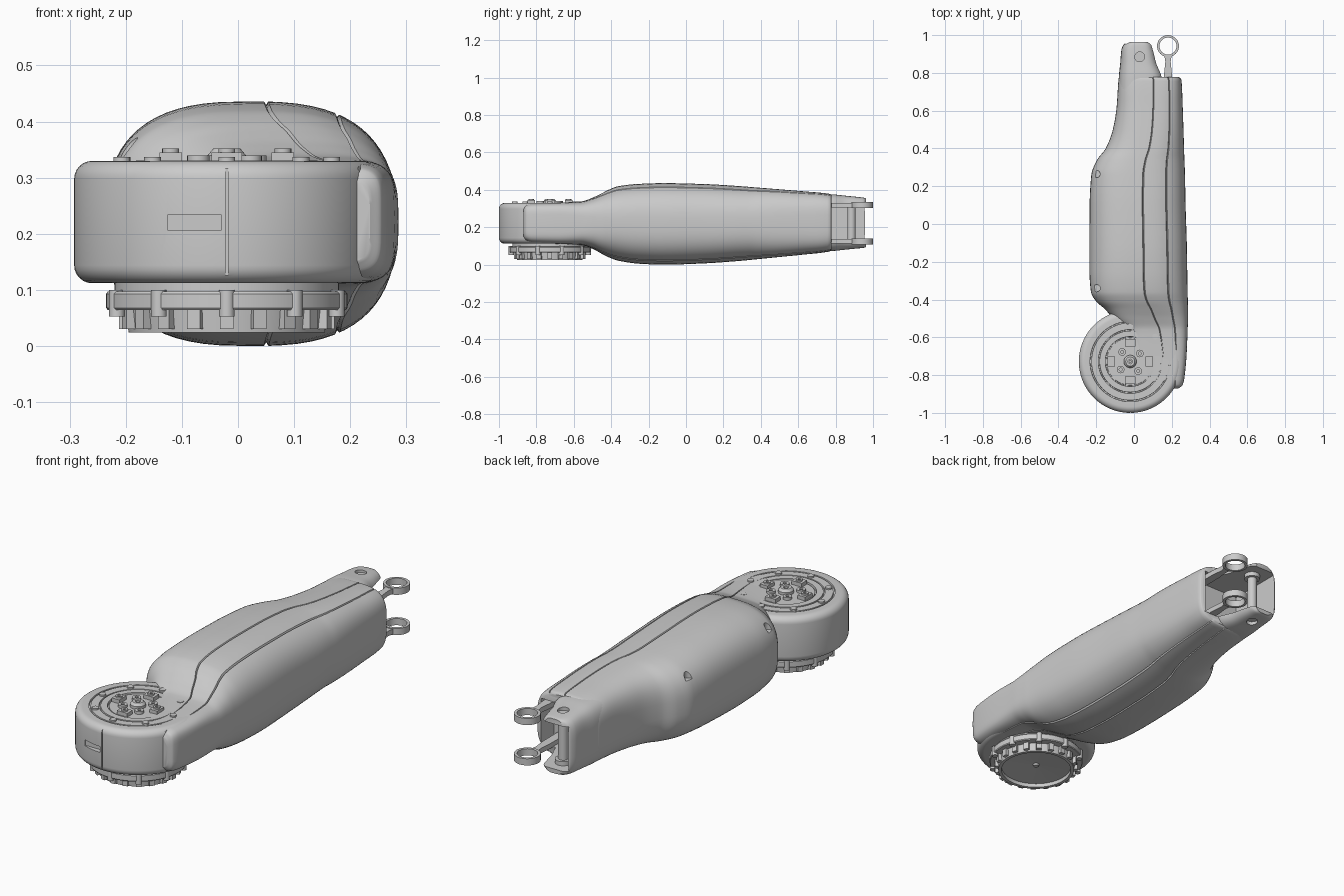
import bpy, bmesh
from math import sin, cos, pi, radians, copysign
from mathutils import Vector

if "Cube" in bpy.data.objects:
    bpy.data.objects.remove(bpy.data.objects["Cube"])

CX, CY = -0.02, -0.728   # joint axis


def make(name, verts, faces):
    me = bpy.data.meshes.new(name)
    me.from_pydata(verts, [], faces)
    bm = bmesh.new()
    bm.from_mesh(me)
    bmesh.ops.remove_doubles(bm, verts=bm.verts, dist=1e-6)
    bmesh.ops.recalc_face_normals(bm, faces=bm.faces)
    bm.to_mesh(me)
    bm.free()
    ob = bpy.data.objects.new(name, me)
    bpy.context.collection.objects.link(ob)
    return ob


def skin(name, rings, closed=False):
    n, m = len(rings[0]), len(rings)
    verts = [p for r in rings for p in r]
    faces = [(i * n + j, i * n + (j + 1) % n, (i + 1) % m * n + (j + 1) % n, (i + 1) % m * n + j)
             for i in range(m if closed else m - 1) for j in range(n)]
    if not closed:
        faces += [tuple(range(n)), tuple(range((m - 1) * n, m * n))]
    return make(name, verts, faces)


def lathe(name, profile, x=CX, y=CY, seg=72, closed=False):
    rings = [[(x + r * cos(2 * pi * k / seg), y + r * sin(2 * pi * k / seg), z)
              for k in range(seg)] for r, z in profile]
    return skin(name, rings, closed)


def cyl(name, x, y, r, z0, z1, seg=20):
    return lathe(name, [(r, z0), (r, z1)], x, y, seg)


def box(name, x0, x1, y0, y1, z0, z1):
    return skin(name, [[(x0, y0, z), (x1, y0, z), (x1, y1, z), (x0, y1, z)] for z in (z0, z1)])


def cut(ob, *cutters, remove=True):
    bpy.context.view_layer.objects.active = ob
    for c in cutters:
        c.hide_render = True
        m = ob.modifiers.new("cut", 'BOOLEAN')
        m.operation, m.solver, m.object = 'DIFFERENCE', 'EXACT', c
        bpy.ops.object.modifier_apply(modifier=m.name)
        if remove:
            bpy.data.objects.remove(c)


def smooth_stations(st, steps=5):
    """Monotone cubic interpolation between section stations."""
    def slope(i, k):
        d = lambda a: (st[a + 1][k] - st[a][k]) / (st[a + 1][0] - st[a][0])
        if i == 0 or i == len(st) - 1:
            return d(max(0, i - 1))
        a, b = d(i - 1), d(i)
        return 0 if a * b <= 0 else 2 * a * b / (a + b)
    out = []
    for i in range(len(st) - 1):
        h = st[i + 1][0] - st[i][0]
        for s in range(steps):
            t = s / steps
            row = [st[i][0] + h * t]
            for k in range(1, 6):
                row.append(st[i][k] * (2 * t**3 - 3 * t**2 + 1) + st[i + 1][k] * (3 * t**2 - 2 * t**3)
                           + h * slope(i, k) * (t**3 - 2 * t**2 + t) + h * slope(i + 1, k) * (t**3 - t**2))
            out.append(row)
    return out + [list(st[-1])]


def shell(name, stations, seams=()):
    """Loft of superellipse sections along y, with optional seam grooves."""
    N = 34
    us = [copysign(abs(cos(pi * k / N))**(2 / 3), cos(pi * k / N)) for k in range(N + 1)]
    us = [u for u in us if all(abs(u - s) > 0.03 for s in seams)]
    us = sorted(us + [s + d for s in seams for d in (-0.016, 0, 0.016)])
    rings = []
    for y, xl, xr, zb, zt, n in smooth_stations(stations):
        xc, w, zc, h = (xl + xr) / 2, (xr - xl) / 2, (zb + zt) / 2, (zt - zb) / 2

        def pt(u, side):
            z = h * max(0, 1 - abs(u)**n)**(1 / n) - (0.007 if u in seams else 0)
            return (xc + u * w, y, zc + side * z)
        rings.append([pt(u, 1) for u in us] + [pt(u, -1) for u in us[-2:0:-1]])
    return skin(name, rings)


# Main limb shell: y, left, right, bottom, top, squareness
body = shell("limb_shell", [
    (-0.87, 0.10, 0.235, 0.15, 0.295, 5), (-0.855, 0.06, 0.256, 0.13, 0.318, 5),
    (-0.82, 0.02, 0.266, 0.118, 0.327, 5), (-0.70, 0.0, 0.278, 0.112, 0.331, 5),
    (-0.56, -0.05, 0.284, 0.105, 0.338, 4), (-0.50, -0.11, 0.286, 0.085, 0.358, 3.4),
    (-0.45, -0.155, 0.286, 0.058, 0.382, 3), (-0.41, -0.20, 0.285, 0.038, 0.402, 2.8),
    (-0.36, -0.228, 0.284, 0.021, 0.42, 2.7), (-0.25, -0.236, 0.282, 0.005, 0.432, 2.7),
    (-0.12, -0.236, 0.28, 0.0, 0.436, 2.7), (0.10, -0.235, 0.273, 0.007, 0.431, 2.7),
    (0.26, -0.226, 0.27, 0.018, 0.422, 2.7), (0.34, -0.195, 0.267, 0.025, 0.416, 2.7),
    (0.40, -0.15, 0.265, 0.031, 0.411, 2.8), (0.50, -0.112, 0.262, 0.041, 0.403, 3),
    (0.62, -0.092, 0.258, 0.053, 0.393, 3.2), (0.755, -0.083, 0.252, 0.068, 0.381, 3.5),
    (0.772, -0.081, 0.247, 0.073, 0.377, 3.5), (0.778, -0.079, 0.236, 0.08, 0.37, 3.5)],
    seams=(0.11, 0.6))

# Fork end that carries the cross pin
fork = shell("fork_end", [
    (0.69, -0.083, 0.165, 0.07, 0.378, 3.5), (0.78, -0.08, 0.156, 0.073, 0.376, 3.5),
    (0.85, -0.073, 0.128, 0.08, 0.369, 3.6), (0.92, -0.067, 0.11, 0.087, 0.362, 3.8),
    (0.95, -0.055, 0.10, 0.09, 0.358, 3.8), (0.963, -0.03, 0.08, 0.094, 0.354, 3.8)])

# Open cavity at the far end and screw recesses in the shell
cavity = box("cavity_cutter", -0.045, 0.222, 0.68, 1.1, 0.115, 0.33)
cut(body, cavity, remove=False)
cut(fork, cavity)
cut(body, *[cyl("recess_cutter", -0.198, y, 0.019, 0.335, 0.5) for y in (0.265, -0.34)])
cut(fork, cyl("pin_recess_low", 0.03, 0.885, 0.026, 0.0, 0.098),
    cyl("pin_recess_high", 0.03, 0.885, 0.026, 0.352, 0.5))

# Cross pin with end collars
lathe("cross_pin", [(0.036, 0.11), (0.036, 0.135), (0.022, 0.135), (0.022, 0.31),
                    (0.036, 0.31), (0.036, 0.335)], 0.03, 0.885, 32)

# Pair of eye links
for side, z in (("lower", 0.125), ("upper", 0.318)):
    lathe(side + "_link_eye", [(0.045, z - 0.016), (0.058, z - 0.016), (0.058, z + 0.016),
                               (0.045, z + 0.016)], 0.18, 0.942, 48, closed=True)
    skin(side + "_link_arm", [[(0.18 - w, y, z - 0.012), (0.18 + w, y, z - 0.012),
                               (0.18 + w, y, z + 0.012), (0.18 - w, y, z + 0.012)]
                              for y, w in ((0.66, 0.022), (0.80, 0.02), (0.86, 0.014), (0.893, 0.02))])

# Round joint housing with turned top face
edge = [(0.24 + 0.032 * sin(a), 0.298 + 0.032 * cos(a)) for a in [radians(15 * k) for k in range(7)]]
top = [(0.0001, 0.327), (0.125, 0.327), (0.126, 0.32), (0.131, 0.32), (0.132, 0.331), (0.162, 0.331),
       (0.163, 0.322), (0.168, 0.322), (0.169, 0.33), (0.205, 0.33), (0.206, 0.322), (0.212, 0.322),
       (0.213, 0.33)]
hub = lathe("joint_housing", top + edge + [(r, 0.442 - z) for r, z in edge[::-1]] + [(0.0001, 0.112)], seg=96)
cut(hub, box("slot_cutter", -0.125, -0.03, -1.1, -0.975, 0.206, 0.234),
    box("seam_cutter", -0.022, -0.018, -1.1, -0.994, 0.0, 0.5))


def around(count, r, start=0.0):
    for k in range(count):
        a = start + 2 * pi * k / count
        yield a, CX + r * cos(a), CY + r * sin(a)


# Screws and clamps on the joint's top face
for a, x, y in around(8, 0.187):
    cyl("rim_screw", x, y, 0.015, 0.32, 0.337)
for a, x, y in around(4, 0.1):
    pad = box("clamp_pad", -0.02, 0.02, -0.027, 0.027, 0.32, 0.345)
    pad.location = (x, y, 0)
    pad.rotation_euler.z = a
    lathe("clamp_screw", [(0.006, 0.33), (0.015, 0.33), (0.015, 0.352), (0.006, 0.352)], x, y, 20, closed=True)
for a, x, y in around(4, 0.066, radians(40)):
    lathe("inner_screw", [(0.008, 0.32), (0.02, 0.32), (0.02, 0.34), (0.008, 0.34)], x, y, 24, closed=True)
lathe("centre_boss", [(0.012, 0.32), (0.034, 0.32), (0.034, 0.34), (0.024, 0.352), (0.012, 0.352)],
      seg=32, closed=True)
cyl("centre_pin", CX, CY, 0.008, 0.32, 0.347)

# Output flange and coupling rim below the joint
lathe("output_neck", [(0.20, 0.09), (0.20, 0.115)])
lathe("output_flange", [(0.19, 0.064), (0.212, 0.064), (0.215, 0.068), (0.215, 0.093),
                        (0.212, 0.097), (0.19, 0.097)])
lathe("coupling_rim", [(0.16, 0.024), (0.175, 0.024), (0.18, 0.07), (0.16, 0.07)], closed=True)
lathe("coupling_floor", [(0.168, 0.07), (0.168, 0.042), (0.015, 0.052), (0.012, 0.044), (0.0001, 0.044)], seg=24)
for a, x, y in around(10, 0.206, radians(18)):
    cyl("flange_bolt", x, y, 0.014, 0.053, 0.1, 16)
for a, x, y in around(20, 0.18):
    tooth = box("coupling_tooth", -0.012, 0.012, -0.012, 0.012, 0.03, 0.07)
    tooth.location = (x, y, 0)
    tooth.rotation_euler.z = a

# Smooth shading with sharp creases
for ob in bpy.context.scene.objects:
    ob.select_set(True)
    bpy.context.view_layer.objects.active = ob
bpy.ops.object.shade_smooth_by_angle(angle=radians(32))
